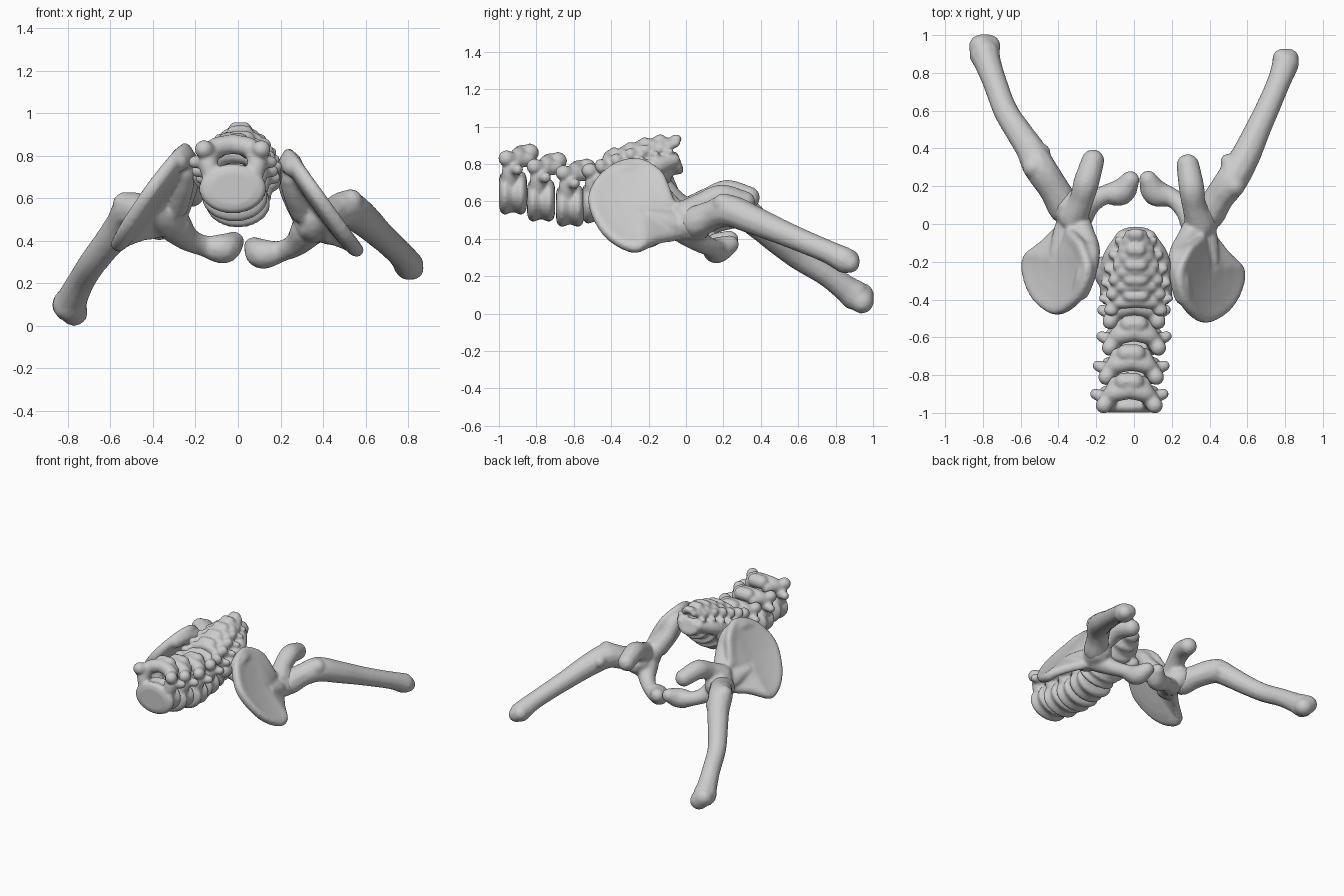
import bpy, bmesh, math
from mathutils import Vector, Matrix

if "Cube" in bpy.data.objects:
    bpy.data.objects.remove(bpy.data.objects["Cube"])


def spline(pts, steps):
    """Catmull-Rom samples through points of any dimension."""
    p = [Vector(q) for q in pts]
    p = [p[0] * 2 - p[1]] + p + [p[-1] * 2 - p[-2]]
    out = []
    for i in range(1, len(p) - 2):
        a, b, c, d = p[i - 1:i + 3]
        for k in range(steps):
            t = k / steps
            out.append(0.5 * (2 * b + (c - a) * t + (2 * a - 5 * b + 4 * c - d) * t * t
                              + (3 * b - a - 3 * c + d) * t ** 3))
    return out + [p[-2]]


def limb(bm, pts, m=Matrix(), steps=6):
    """Round rod swept through (x, y, z, radius) points."""
    for q in spline(pts, steps):
        bmesh.ops.create_icosphere(bm, subdivisions=2, radius=q[3],
                                   matrix=m @ Matrix.Translation(q.to_3d()))


def loft(bm, rings, m=Matrix()):
    """Closed solid through a list of equal-length rings."""
    vs = [[bm.verts.new(m @ Vector(c)) for c in r] for r in rings]
    n = len(vs[0])
    for a, b in zip(vs, vs[1:]):
        for i in range(n):
            bm.faces.new((a[i], a[(i + 1) % n], b[(i + 1) % n], b[i]))
    bm.faces.new(vs[0])
    bm.faces.new(vs[-1])


def bone(name, bm, voxel=0.011, smooth=5):
    """Fuse all pieces of a bone into one smooth skin."""
    bmesh.ops.recalc_face_normals(bm, faces=bm.faces)
    me = bpy.data.meshes.new(name)
    bm.to_mesh(me)
    bm.free()
    ob = bpy.data.objects.new(name, me)
    bpy.context.collection.objects.link(ob)
    r = ob.modifiers.new("fuse", 'REMESH')
    r.mode, r.voxel_size, r.use_smooth_shade = 'VOXEL', voxel, True
    s = ob.modifiers.new("soften", 'SMOOTH')
    s.factor, s.iterations = 0.5, smooth
    return ob


def vertebra(bm, x, y, z, size=1.0, length=0.135, pitch=0.0):
    m = (Matrix.Translation((x, y, z)) @ Matrix.Rotation(pitch, 4, 'X')
         @ Matrix.Diagonal((size, length / 0.135, size, 1)))
    # waisted body
    rings = []
    for yy, k in ((-.074, .65), (-.066, .88), (-.045, 1), (0, .86), (.045, 1), (.066, .88), (.074, .65)):
        rings.append([(.16 * k * math.cos(a), yy, .118 * k * math.sin(a))
                      for a in [i * math.tau / 28 for i in range(28)]])
    loft(bm, rings, m)
    # arch and processes
    for s in (-1, 1):
        limb(bm, [(s * .1, -.02, .06, .045), (s * .115, -.01, .13, .048),
                  (s * .085, .025, .19, .048), (0, .045, .21, .048)], m)
        limb(bm, [(s * .135, -.035, .185, .045), (s * .105, .01, .175, .042), (s * .07, .08, .18, .042)], m)
        limb(bm, [(s * .11, .0, .13, .042), (s * .18, .025, .125, .03)], m)
    limb(bm, [(-.03, .09, .215, .05), (.03, .09, .215, .05)], m)


# lumbar vertebrae
for i, (x, y, z) in enumerate([(-.025, -.925, .645), (-.015, -.775, .605),
                               (0, -.62, .575), (0, -.48, .59)]):
    bm = bmesh.new()
    vertebra(bm, x, y, z, 1 - .02 * i)
    bone(f"lumbar_vertebra_{i + 1}", bm, 0.009, 5)

# sacrum: shrinking fused segments with side wings
bm = bmesh.new()
for y, z, size in ((-.37, .63, .95), (-.29, .67, .9), (-.22, .715, .82), (-.15, .76, .7), (-.08, .795, .55)):
    vertebra(bm, .01, y, z, size, .1, .35)
for s in (-1, 1):
    limb(bm, [(s * .09, -.32, .67, .085), (s * .14, -.27, .7, .07), (s * .17, -.22, .71, .05)])
    limb(bm, [(.01 + s * .14, -.38, .68, .055), (.01 + s * .13, -.2, .77, .055), (.01 + s * .07, -.07, .82, .04)])
bone("sacrum", bm, 0.009, 5)


def hip_bone(name, m):
    bm = bmesh.new()
    # iliac blade: side outline (y, z), leaning outward towards the bottom
    outline = [(-.085, .67), (-.13, .76), (-.24, .825), (-.35, .815), (-.45, .755), (-.515, .66),
               (-.52, .57), (-.465, .45), (-.38, .37), (-.28, .33), (-.21, .35),
               (-.14, .38), (-.04, .4), (.0, .45), (.0, .54), (-.05, .58)]
    edge = [q for q in spline(outline + outline[:1], 3)][:-1]
    mid = Vector((-.27, .58))
    rings = []
    for s, off in ((.05, .008), (.35, .012), (.65, .02), (.88, .03), (.97, .024), (1, 0),
                   (.97, -.026), (.88, -.04), (.65, -.05), (.35, -.055), (.05, -.055)):
        ring = []
        for e in edge:
            y, z = mid + (e - mid) * s
            t = min(max((y + .22) / .2, 0), 1)
            x = (1 - t) * (.4 + (.58 - z) * .72) + t * (.36 + (.5 - z) * .3)
            ring.append((x + off * .8, y, z + off * .6))
        rings.append(ring)
    loft(bm, rings, m)
    # thick inner border facing the sacrum
    limb(bm, [(.26, -.38, .745, .05), (.245, -.3, .765, .055), (.235, -.2, .73, .055),
              (.245, -.14, .65, .055), (.285, -.08, .57, .062), (.33, -.02, .51, .075)], m)
    limb(bm, [(.25, -.25, .7, .06), (.265, -.2, .62, .055), (.3, -.12, .54, .06)], m)
    # neck of the blade and hip socket
    limb(bm, [(.41, -.2, .52, .04), (.37, -.1, .48, .08), (.35, -.03, .47, .085), (.37, .05, .485, .1)], m)
    # ischium
    limb(bm, [(.35, .0, .53, .08), (.32, .09, .585, .066), (.305, .19, .622, .07), (.285, .31, .595, .063)], m)
    # pubis
    limb(bm, [(.33, .0, .45, .085), (.275, .075, .385, .06), (.2, .14, .35, .052),
              (.115, .165, .338, .072), (.075, .235, .37, .05)], m)
    return bone(name, bm)


hip_bone("right_hip_bone", Matrix())
hip_bone("left_hip_bone", Matrix.Translation((.025, -.01, .025)) @ Matrix.Rotation(-.13, 4, 'Z')
         @ Matrix.Diagonal((-1, 1, 1, 1)))

# upper leg bones, cut short at the far end
thighs = {
    "right_femur": [(.4, .06, .49, .09), (.45, .14, .525, .082), (.515, .23, .55, .088),
                    (.59, .36, .5, .08), (.655, .5, .44, .07), (.715, .63, .385, .065),
                    (.77, .76, .33, .064), (.803, .85, .285, .072)],
    "left_femur": [(-.37, .09, .49, .09), (-.42, .18, .52, .084), (-.5, .3, .54, .088),
                   (-.545, .39, .475, .08), (-.605, .48, .395, .073), (-.68, .6, .3, .067),
                   (-.737, .75, .21, .066), (-.777, .86, .13, .074), (-.79, .9, .1, .084)],
}
# trochanter lumps and blunt ends
bumps = {"right_femur": [[(.53, .2, .585, .06), (.5, .33, .55, .045)],
                         [(.785, .875, .29, .055), (.82, .875, .27, .055)]],
         "left_femur": [[(-.53, .3, .57, .062), (-.485, .38, .5, .045)],
                        [(-.81, .94, .1, .066), (-.77, .94, .064, .066)]]}
for name, pts in thighs.items():
    bm = bmesh.new()
    limb(bm, pts, steps=9)
    for b in bumps[name]:
        limb(bm, b)
    bone(name, bm)
